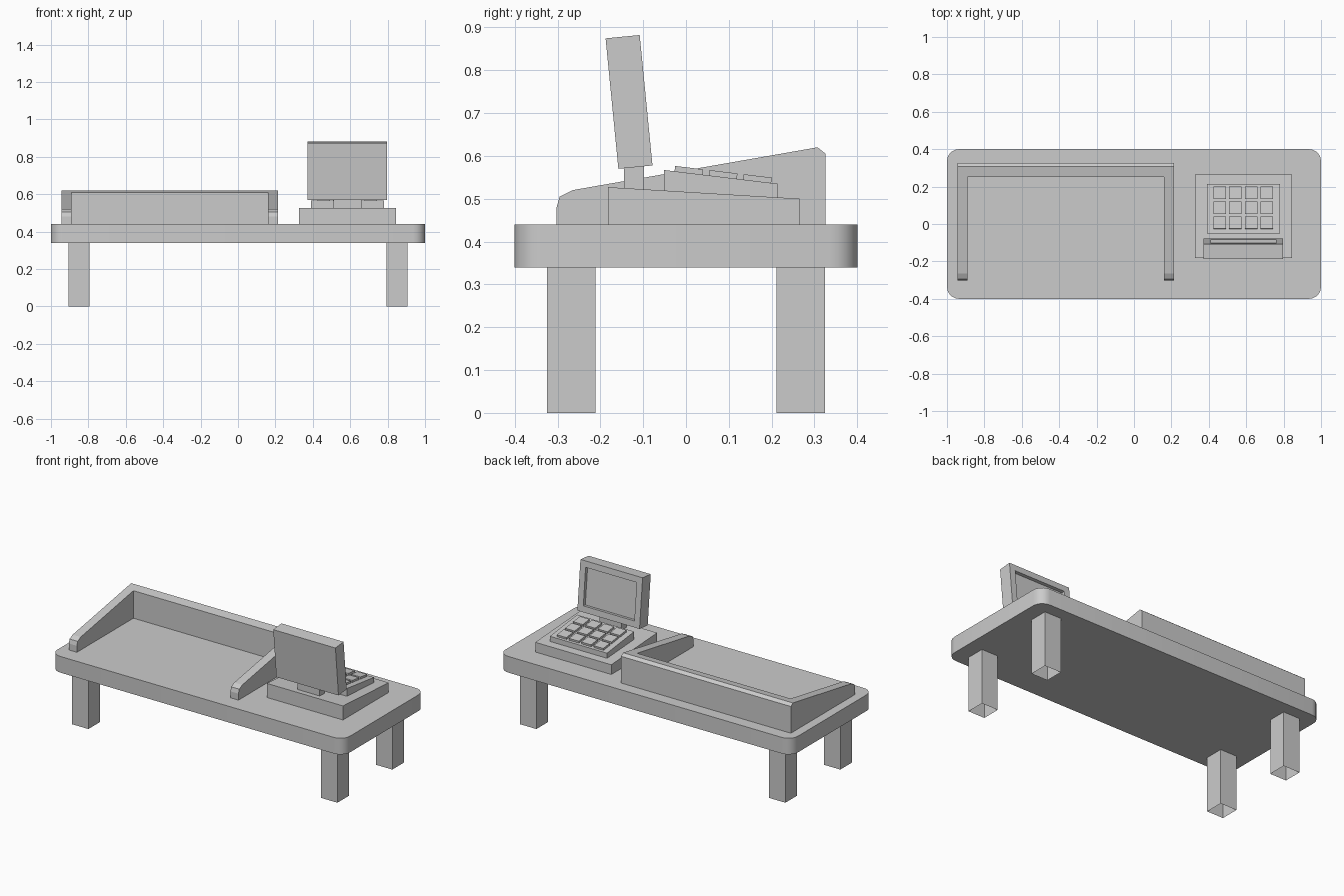
import bpy, bmesh, math
from mathutils import Matrix, Vector

if "Cube" in bpy.data.objects:
    bpy.data.objects.remove(bpy.data.objects["Cube"])


def finish(name, bm):
    bmesh.ops.recalc_face_normals(bm, faces=bm.faces)
    me = bpy.data.meshes.new(name)
    bm.to_mesh(me)
    bm.free()
    ob = bpy.data.objects.new(name, me)
    bpy.context.collection.objects.link(ob)
    return ob


def box_bm(x0, x1, y0, y1, z0, z1):
    bm = bmesh.new()
    bmesh.ops.create_cube(bm, size=1)
    bmesh.ops.scale(bm, vec=(x1 - x0, y1 - y0, z1 - z0), verts=bm.verts)
    bmesh.ops.translate(bm, vec=((x0 + x1) / 2, (y0 + y1) / 2, (z0 + z1) / 2), verts=bm.verts)
    return bm


def side_profile(name, pts, x0, x1):
    """Extrude a (y, z) outline along x."""
    bm = bmesh.new()
    face = bm.faces.new([bm.verts.new((x0, y, z)) for y, z in pts])
    ext = bmesh.ops.extrude_face_region(bm, geom=[face])
    verts = [g for g in ext["geom"] if isinstance(g, bmesh.types.BMVert)]
    bmesh.ops.translate(bm, vec=(x1 - x0, 0, 0), verts=verts)
    return finish(name, bm)


# Table top with rounded vertical corners
bm = box_bm(-1, 1, -0.4, 0.4, 0.34, 0.44)
upright = [e for e in bm.edges if abs(e.verts[0].co.z - e.verts[1].co.z) > 0.05]
bmesh.ops.bevel(bm, geom=upright, offset=0.065, segments=5, profile=0.5, affect='EDGES')
top = finish("table_top", bm)
bpy.context.view_layer.objects.active = top
top.select_set(True)
bpy.ops.object.shade_smooth_by_angle(angle=math.radians(35))
top.select_set(False)

# Four legs, open at the bottom
for sx, side in ((-1, "left"), (1, "right")):
    for sy, end in ((-1, "front"), (1, "back")):
        x, y = sx * 0.851, sy * 0.268
        bm = box_bm(x - 0.056, x + 0.056, y - 0.057, y + 0.057, 0, 0.34)
        bmesh.ops.recalc_face_normals(bm, faces=bm.faces)
        bottom = [f for f in bm.faces if f.normal.z < -0.9]
        bmesh.ops.delete(bm, geom=bottom, context='FACES_ONLY')
        me = bpy.data.meshes.new("leg")
        bm.to_mesh(me)
        bm.free()
        leg = bpy.data.objects.new(f"{end}_{side}_leg", me)
        bpy.context.collection.objects.link(leg)

# U-shaped tray rail: one sloped block with the middle cut away
rail = side_profile("tray_rail", [(-0.302, 0.44), (-0.302, 0.48), (-0.295, 0.505), (-0.265, 0.52),
                                  (0.307, 0.62), (0.326, 0.605), (0.326, 0.44)], -0.945, 0.215)
cutter = finish("tray_cutter", box_bm(-0.89, 0.16, -0.6, 0.25, 0.3, 0.9))
mod = rail.modifiers.new("cut", 'BOOLEAN')
mod.operation = 'DIFFERENCE'
mod.solver = 'EXACT'
mod.object = cutter
bpy.context.view_layer.objects.active = rail
bpy.ops.object.modifier_apply(modifier="cut")
bpy.data.objects.remove(cutter)

# Register base and keypad block
side_profile("register_base", [(-0.182, 0.44), (-0.182, 0.527), (0.265, 0.5), (0.265, 0.44)], 0.325, 0.845)
side_profile("keypad_block", [(-0.051, 0.515), (-0.051, 0.567), (0.214, 0.535), (0.214, 0.5)], 0.39, 0.78)

# Keys in a 4 x 3 grid, lying on the sloped keypad
slope = math.atan2(-0.032, 0.265)
for row in range(3):
    for col in range(4):
        y = 0.006 + row * 0.08
        z = 0.567 - (y + 0.051) * 0.032 / 0.265
        key = finish(f"key_{row}_{col}", box_bm(-0.033, 0.033, -0.033, 0.033, -0.006, 0.0125))
        key.matrix_world = (Matrix.Translation((0.458 + col * 0.084, y, z))
                            @ Matrix.Rotation(slope, 4, 'X'))

# Screen neck
finish("screen_neck", box_bm(0.51, 0.66, -0.145, -0.098, 0.515, 0.58))

# Tilted screen with a recessed display facing the back
bm = box_bm(-0.2125, 0.2125, -0.04, 0.04, -0.153, 0.153)
bmesh.ops.recalc_face_normals(bm, faces=bm.faces)
face = max(bm.faces, key=lambda f: f.normal.y)
bmesh.ops.inset_region(bm, faces=[face], thickness=0.038, use_even_offset=True)
ext = bmesh.ops.extrude_discrete_faces(bm, faces=[face])
bmesh.ops.translate(bm, vec=(0, -0.02, 0), verts=ext["faces"][0].verts)
screen = finish("screen", bm)
screen.matrix_world = (Matrix.Translation((0.585, -0.133, 0.726))
                       @ Matrix.Rotation(math.radians(5.6), 4, 'X'))
